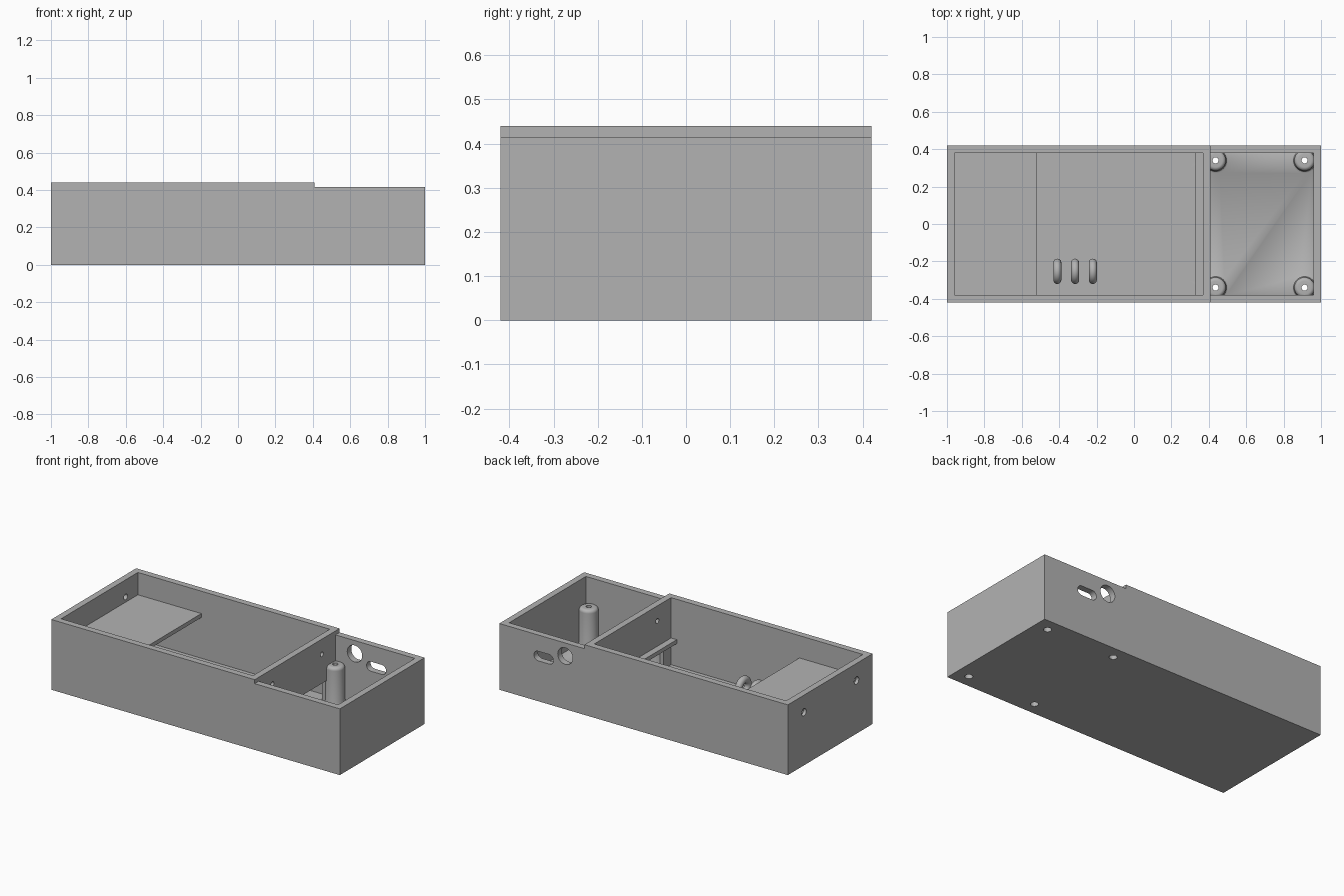
import bpy, bmesh, math
from mathutils import Matrix, Vector

cube = bpy.data.objects.get("Cube")
if cube:
    bpy.data.objects.remove(cube, do_unlink=True)

gray = bpy.data.materials.new("plain_gray")
gray.use_nodes = True
gray.diffuse_color = (0.45, 0.45, 0.45, 1)
gray.node_tree.nodes["Principled BSDF"].inputs["Base Color"].default_value = gray.diffuse_color


def make(name, bm):
    bmesh.ops.recalc_face_normals(bm, faces=bm.faces)
    mesh = bpy.data.meshes.new(name)
    bm.to_mesh(mesh)
    bm.free()
    obj = bpy.data.objects.new(name, mesh)
    mesh.materials.append(gray)
    bpy.context.collection.objects.link(obj)
    return obj


def box(name, x0, x1, y0, y1, z0, z1):
    bm = bmesh.new()
    bmesh.ops.create_cube(bm, size=1)
    for v in bm.verts:
        v.co = Vector((x1 if v.co.x > 0 else x0, y1 if v.co.y > 0 else y0, z1 if v.co.z > 0 else z0))
    return make(name, bm)


def lathe(name, profile, centre, axis="Z", steps=40):
    """Closed solid turned from (radius, height) points, then aimed along an axis."""
    bm = bmesh.new()
    rings = [[bm.verts.new((r * math.cos(a), r * math.sin(a), h))
              for a in (math.tau * i / steps for i in range(steps))] for r, h in profile]
    for low, high in zip(rings, rings[1:]):
        for i in range(steps):
            j = (i + 1) % steps
            bm.faces.new((low[i], low[j], high[j], high[i]))
    bm.faces.new(rings[0])
    bm.faces.new(rings[-1])
    turn = {"X": Matrix.Rotation(math.pi / 2, 4, "Y"),
            "Y": Matrix.Rotation(-math.pi / 2, 4, "X"), "Z": Matrix()}[axis]
    bm.transform(Matrix.Translation(centre) @ turn)
    return make(name, bm)


def combine(target, tool, operation):
    tool.hide_render = True
    mod = target.modifiers.new("combine", "BOOLEAN")
    mod.operation, mod.solver, mod.object = operation, "EXACT", tool
    bpy.context.view_layer.objects.active = target
    bpy.ops.object.modifier_apply(modifier=mod.name)
    bpy.data.objects.remove(tool, do_unlink=True)


def cut(target, tool):
    combine(target, tool, "DIFFERENCE")


# Outer tray with two compartments, a lower right end and a cable opening
W, H, IN, FLOOR = 0.42, 0.44, 0.38, 0.02
tray = box("tray", -1, 1, -W, W, 0, H)
cut(tray, box("main_cavity", -0.96, 0.37, -IN, IN, FLOOR, 1))
cut(tray, box("end_cavity", 0.41, 0.96, -IN, IN, FLOOR, 1))
cut(tray, box("rim_step", 0.41, 1.1, -1, 1, 0.415, 1))
cut(tray, box("cable_opening", 0.3, 0.45, -0.305, 0.305, FLOOR, 0.162))

# Screw posts with a flared foot and rounded top, joined to the walls
posts = [(x, y) for x in (0.436, 0.912) for y in (-0.34, 0.34)]
foot = [(0.068, 0.01), (0.068, FLOOR), (0.059, 0.026), (0.055, 0.038)]
crown = [(0.035 + 0.02 * math.cos(a), 0.235 + 0.02 * math.sin(a))
         for a in (math.pi / 2 * i / 6 for i in range(7))]
for x, y in posts:
    combine(tray, lathe("screw_post", foot + crown, (x, y, 0)), "UNION")
for x, y in posts:
    drill = [(0.023, -0.1), (0.023, 0.1), (0.016, 0.1), (0.016, 0.5)]
    cut(tray, lathe("screw_bore", drill, (x, y, 0), steps=24))

# Fixing holes through the end wall and the divider
for side in (-1, 1):
    cut(tray, lathe("end_hole", [(0.023, -0.05), (0.023, 0.02), (0.018, 0.02), (0.018, 0.06)],
                    (-1, side * 0.26, 0.333), "X", 24))
    cut(tray, lathe("divider_hole", [(0.015, -0.03), (0.015, 0.03)],
                    (0.39, side * 0.245, 0.345), "X", 24))

# Round port and rounded slot in the back wall
cut(tray, lathe("round_port", [(0.052, -0.06), (0.052, 0.06)], (0.543, 0.4, 0.333), "Y"))
cut(tray, box("slot_middle", 0.655, 0.73, 0.34, 0.46, 0.253, 0.313))
for x in (0.655, 0.73):
    cut(tray, lathe("slot_end", [(0.03, -0.06), (0.03, 0.06)], (x, 0.4, 0.283), "Y"))

# Raised platform and narrow shelf in the main compartment
platform = box("platform", -0.96, -0.52, -IN, IN, 0.275, 0.30)
shelf = box("divider_shelf", 0.33, 0.37, -IN, IN, 0.162, 0.187)

# Three cable rings standing on the floor
parts = [tray, platform, shelf]
for i in range(3):
    bpy.ops.mesh.primitive_torus_add(
        major_radius=0.046, minor_radius=0.0215, major_segments=40, minor_segments=20,
        location=(-0.41 + 0.095 * i, -0.253, 0.086), rotation=(0, math.pi / 2, 0))
    ring = bpy.context.object
    ring.name = f"cable_ring_{i + 1}"
    ring.data.materials.append(gray)
    parts.append(ring)

for part in parts:
    bpy.ops.object.select_all(action="DESELECT")
    part.select_set(True)
    bpy.context.view_layer.objects.active = part
    bpy.ops.object.shade_smooth_by_angle(angle=math.radians(35))
